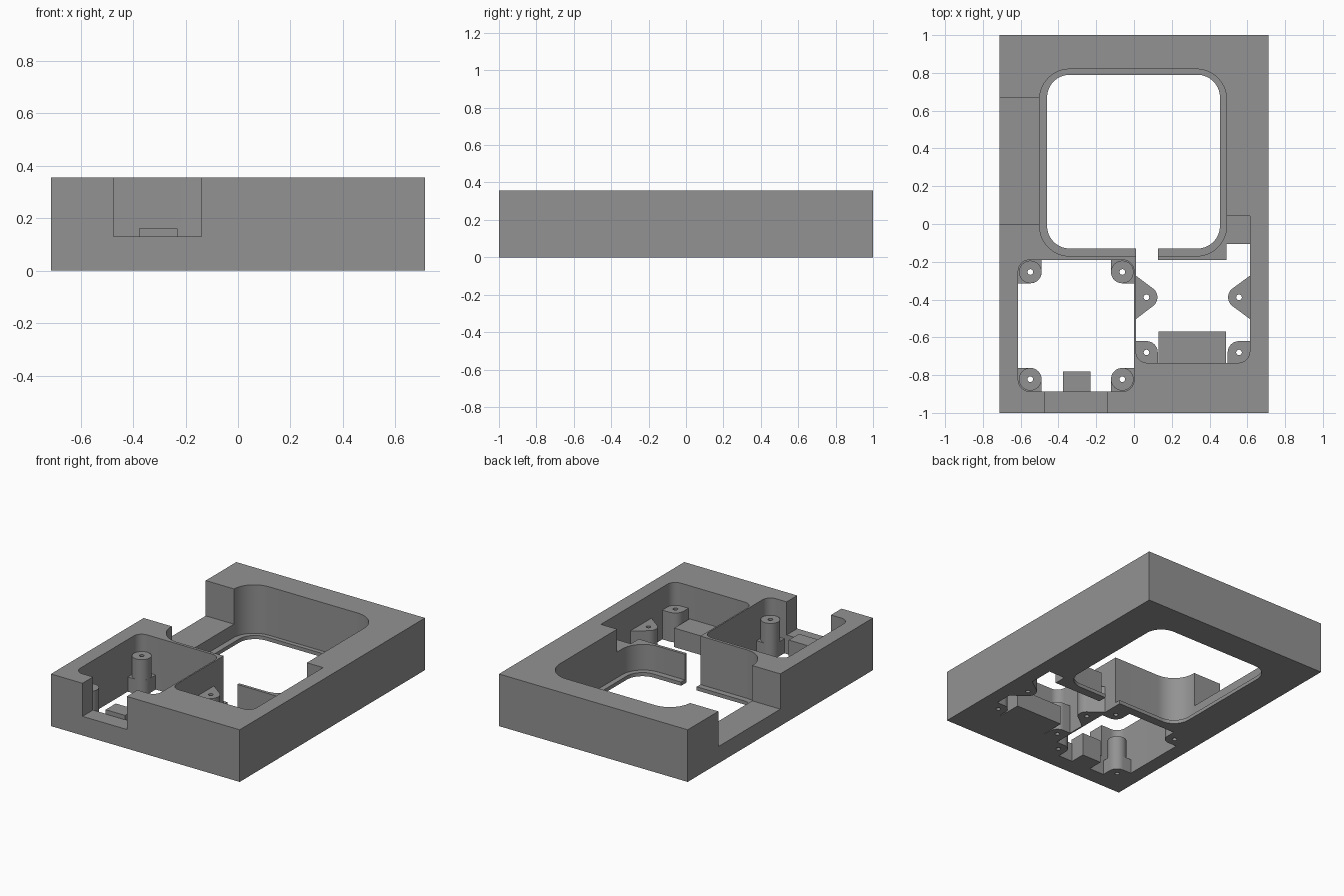
import bpy, bmesh, math

if "Cube" in bpy.data.objects:
    bpy.data.objects.remove(bpy.data.objects["Cube"])

H = 0.356  # full height of the case

mat = bpy.data.materials.new("mid grey")
mat.diffuse_color = (0.29, 0.29, 0.29, 1)
mat.use_nodes = True
mat.node_tree.nodes["Principled BSDF"].inputs["Base Color"].default_value = mat.diffuse_color


def prism(name, pts, z0, z1):
    """Extrude a counter-clockwise outline from z0 to z1."""
    bm = bmesh.new()
    low = [bm.verts.new((x, y, z0)) for x, y in pts]
    top = [bm.verts.new((x, y, z1)) for x, y in pts]
    bm.faces.new(low[::-1])
    bm.faces.new(top)
    n = len(pts)
    for i in range(n):
        j = (i + 1) % n
        bm.faces.new((low[i], low[j], top[j], top[i]))
    me = bpy.data.meshes.new(name)
    bm.to_mesh(me)
    bm.free()
    me.materials.append(mat)
    ob = bpy.data.objects.new(name, me)
    bpy.context.collection.objects.link(ob)
    return ob


def rounded(x0, y0, x1, y1, radii=(0, 0, 0, 0), steps=10):
    """Rectangle outline; radii in order left-front, right-front, right-back, left-back."""
    corners = [(x0, y0, 1, 1), (x1, y0, -1, 1), (x1, y1, -1, -1), (x0, y1, 1, -1)]
    pts = []
    for k, (x, y, sx, sy) in enumerate(corners):
        r = radii[k]
        if r == 0:
            pts.append((x, y))
            continue
        for i in range(steps + 1):
            a = math.pi + (k + i / steps) * math.pi / 2
            pts.append((x + sx * r + r * math.cos(a), y + sy * r + r * math.sin(a)))
    return pts


def circle(x, y, r, n=32):
    return [(x + r * math.cos(2 * math.pi * i / n), y + r * math.sin(2 * math.pi * i / n))
            for i in range(n)]


def cut(ob, outline, z0, z1):
    """Subtract an extruded outline from an object."""
    cutter = prism("cutter", outline, z0, z1)
    cutter.hide_render = True
    mod = ob.modifiers.new("cut", 'BOOLEAN')
    mod.operation = 'DIFFERENCE'
    mod.solver = 'EXACT'
    mod.object = cutter
    dg = bpy.context.evaluated_depsgraph_get()
    dg.update()
    me = bpy.data.meshes.new_from_object(ob.evaluated_get(dg))
    ob.modifiers.clear()
    ob.data = me
    bpy.data.objects.remove(cutter)


# Case body
case = prism("case_body", rounded(-0.713, -1, 0.713, 1), 0, H)
LO, HI = -0.1, 0.5
# large bay with a thin lip at the bottom
cut(case, rounded(-0.50, -0.17, 0.49, 0.82, (0.16,) * 4, 14), 0.025, HI)
cut(case, rounded(-0.46, -0.13, 0.455, 0.79, (0.12,) * 4, 14), LO, HI)
# left and right small bays
cut(case, rounded(-0.613, -0.886, 0.0, -0.19, (0.06,) * 4), LO, HI)
cut(case, rounded(0.01, -0.735, 0.613, -0.19, (0.06, 0.06, 0, 0)), LO, HI)
cut(case, rounded(0.49, -0.25, 0.613, -0.105), LO, HI)
# passage between the bays, and the lowered partition and ledge
cut(case, rounded(0.01, -0.25, 0.128, -0.10), LO, HI)
cut(case, rounded(0.10, -0.22, 0.613, 0.043), 0.20, HI)
# side and front openings
cut(case, rounded(-0.8, 0.0, -0.44, 0.67), 0.115, HI)
cut(case, rounded(-0.475, -1.1, -0.14, -0.87), 0.13, HI)

parts = [case]
R, E = 0.06, 0.004  # post radius, overlap into the walls


def corner_post(name, x, y, sx, sy, z1):
    """Block filling a bay corner (sx, sy point to the corner), inner corner rounded."""
    x0, x1 = (x - R - E, x + R) if sx < 0 else (x - R, x + R + E)
    y0, y1 = (y - R - E, y + R) if sy < 0 else (y - R, y + R + E)
    inner = {(1, 1): 0, (-1, 1): 1, (-1, -1): 2, (1, -1): 3}[(sx, sy)]
    radii = [0.05 if i == (inner + 2) % 4 else 0 for i in range(4)]
    radii[inner] = R
    ob = prism(name, rounded(x0, y0, x1, y1, radii), 0, z1)
    cut(ob, circle(x, y, 0.015, 16), LO, HI)
    parts.append(ob)


# Left bay: corner blocks with taller round posts
for x, sx in ((-0.549, -1), (-0.062, 1)):
    for y, sy in ((-0.822, -1), (-0.254, 1)):
        corner_post("left_bay_block", x, y, sx, sy, 0.10)
        post = prism("left_bay_post", circle(x, y, R), 0.09, 0.24)
        cut(post, circle(x, y, 0.015, 16), LO, HI)
        parts.append(post)

# Right bay: front corner posts and tapered side tabs
for x, sx in ((0.066, -1), (0.556, 1)):
    corner_post("right_bay_post", x, -0.68, sx, -1, 0.20)
    wall = 0.008 if sx < 0 else 0.616
    arc = [(x - sx * 0.058 * math.cos(a), -0.388 + 0.058 * math.sin(a))
           for a in [math.radians(-55 + 110 * i / 12) for i in range(13)]]
    outline = [(wall, -0.505)] + arc + [(wall, -0.272)]
    if sx > 0:
        outline.reverse()
    tab = prism("right_bay_tab", outline, 0, 0.19)
    cut(tab, circle(x, -0.388, 0.015, 16), LO, HI)
    parts.append(tab)

# Support blocks against the front walls
parts.append(prism("right_bay_support", rounded(0.13, -0.74, 0.488, -0.57), 0, 0.13))
parts.append(prism("left_bay_support", rounded(-0.377, -0.89, -0.23, -0.78), 0, 0.16))

# Smooth the rounded walls, keep edges sharp
bpy.ops.object.select_all(action='DESELECT')
for ob in parts:
    ob.select_set(True)
bpy.context.view_layer.objects.active = case
bpy.ops.object.shade_smooth_by_angle(angle=math.radians(30))
